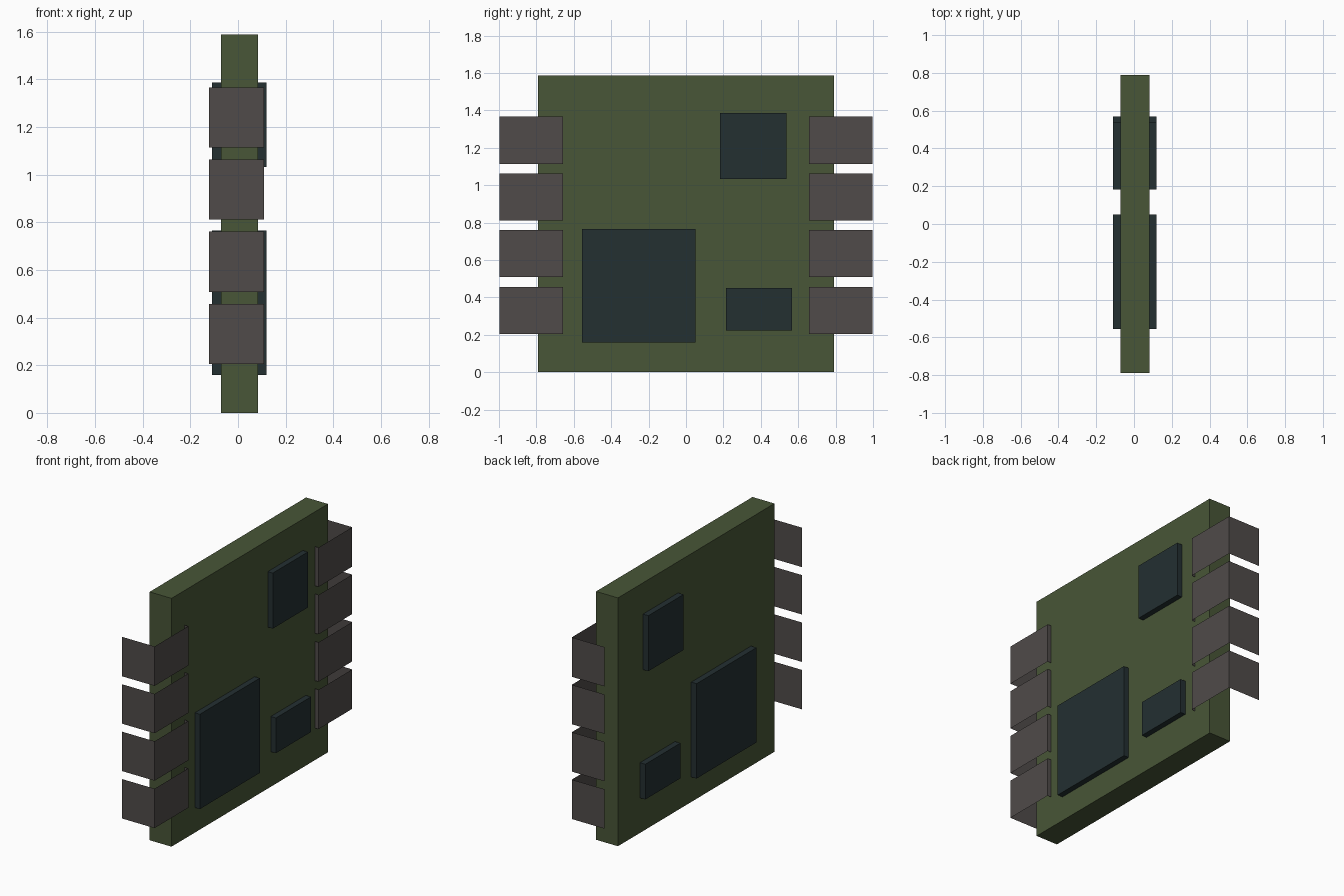
import bpy

if "Cube" in bpy.data.objects:
    bpy.data.objects.remove(bpy.data.objects["Cube"])


def material(name, rgb):
    m = bpy.data.materials.new(name)
    m.diffuse_color = (*rgb, 1)
    m.use_nodes = True
    m.node_tree.nodes["Principled BSDF"].inputs["Base Color"].default_value = m.diffuse_color
    return m


GREEN = material("board green", (0.065, 0.092, 0.038))
BLACK = material("chip black", (0.017, 0.029, 0.031))
METAL = material("pin grey", (0.080, 0.070, 0.068))


def mesh_object(name, verts, faces, mat):
    me = bpy.data.meshes.new(name)
    me.from_pydata(verts, [], faces)
    me.materials.append(mat)
    ob = bpy.data.objects.new(name, me)
    bpy.context.collection.objects.link(ob)
    return ob


def box(name, xs, ys, zs, mat):
    verts = [(x, y, z) for x in xs for y in ys for z in zs]
    faces = [(0, 1, 3, 2), (4, 6, 7, 5), (0, 4, 5, 1),
             (2, 3, 7, 6), (0, 2, 6, 4), (1, 5, 7, 3)]
    return mesh_object(name, verts, faces, mat)


# Circuit board slab
box("board", (-0.072, 0.083), (-0.79, 0.79), (0, 1.587), GREEN)

# Chips run through the board and stand proud on both faces
box("large_chip", (-0.11, 0.119), (-0.555, 0.05), (0.16, 0.766), BLACK)
box("upper_chip", (-0.11, 0.119), (0.182, 0.537), (1.032, 1.387), BLACK)
box("small_chip", (-0.11, 0.119), (0.213, 0.568), (0.224, 0.449), BLACK)

# Folded sheet pins: foot on the board, flat run outward, then bent back
PROFILE = [(0.083, 0.658), (0.109, 0.658), (0.109, 0.998), (-0.121, 0.998)]
for side, label in ((-1, "front"), (1, "back")):
    for i in range(4):
        z0 = 0.205 + i * 0.303
        verts = [(x, side * y, z) for x, y in PROFILE for z in (z0, z0 + 0.252)]
        faces = [(2 * k, 2 * k + 1, 2 * k + 3, 2 * k + 2) for k in range(3)]
        if side == 1:
            faces = [f[::-1] for f in faces]
        # wind so normals face outward, away from the board
        faces = [f[::-1] for f in faces]
        mesh_object(f"{label}_pin_{i + 1}", verts, faces, METAL)
